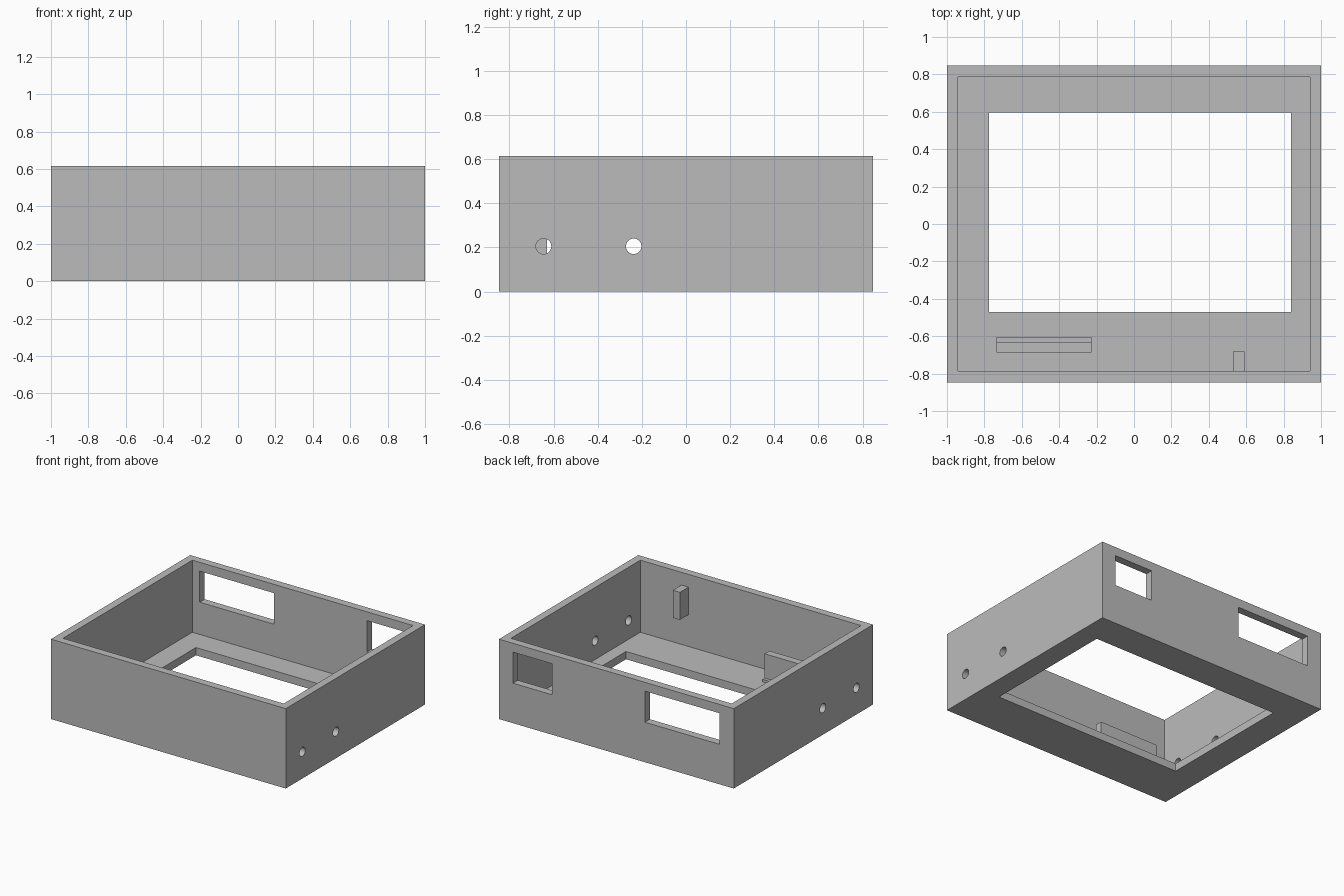
import bpy
import math

cube = bpy.data.objects.get("Cube")
if cube:
    bpy.data.objects.remove(cube, do_unlink=True)

# Single plain grey
grey = bpy.data.materials.new("plain grey")
grey.use_nodes = True
colour = (0.5, 0.5, 0.5, 1)
grey.diffuse_color = colour
grey.node_tree.nodes["Principled BSDF"].inputs["Base Color"].default_value = colour


def box(name, x, y, z):
    """Box from (min, max) ranges on each axis."""
    spans = (x, y, z)
    bpy.ops.mesh.primitive_cube_add(size=1, location=[(a + b) / 2 for a, b in spans])
    obj = bpy.context.object
    obj.name = name
    obj.scale = [b - a for a, b in spans]
    bpy.ops.object.transform_apply(location=False, rotation=False, scale=True)
    obj.data.materials.append(grey)
    return obj


def cut(target, cutter):
    cutter.hide_render = True
    mod = target.modifiers.new("cut", 'BOOLEAN')
    mod.operation = 'DIFFERENCE'
    mod.solver = 'EXACT'
    mod.object = cutter
    bpy.context.view_layer.objects.active = target
    bpy.ops.object.modifier_apply(modifier=mod.name)
    bpy.data.objects.remove(cutter, do_unlink=True)


HALF_X, HALF_Y, HEIGHT, WALL = 1.0, 0.847, 0.615, 0.06
IN_X, IN_Y = HALF_X - WALL, HALF_Y - WALL

# Open-topped case with a screen opening in its floor
case = box("case", (-HALF_X, HALF_X), (-HALF_Y, HALF_Y), (0, HEIGHT))
cut(case, box("cavity_cutter", (-IN_X, IN_X), (-IN_Y, IN_Y), (WALL, 1)))
cut(case, box("screen_cutter", (-0.775, 0.84), (-0.47, 0.595), (-0.2, 0.2)))

# Two windows through the back wall
for span in ((-0.877, -0.243), (0.549, 0.881)):
    cut(case, box("window_cutter", span, (0.7, 1), (0.308, 0.547)))

# Round holes through both side walls
for y in (-0.645, -0.237):
    bpy.ops.mesh.primitive_cylinder_add(vertices=32, radius=0.035, depth=3,
                                        location=(0, y, 0.205),
                                        rotation=(0, math.pi / 2, 0))
    drill = bpy.context.object
    drill.data.materials.append(grey)
    cut(case, drill)

bpy.ops.object.select_all(action='DESELECT')
case.select_set(True)
bpy.context.view_layer.objects.active = case
bpy.ops.object.shade_smooth_by_angle(angle=math.radians(30))

# Upright rib on the floor with a low ledge along its inner side
rib_x = (-0.735, -0.228)
box("floor_rib", rib_x, (-0.688, -0.63), (WALL - 0.01, 0.267))
box("rib_ledge", rib_x, (-0.632, -0.605), (WALL - 0.01, 0.08))

# Tab on the inside of the front wall
box("front_tab", (0.53, 0.59), (-IN_Y - 0.01, -0.682), (0.305, 0.517))
